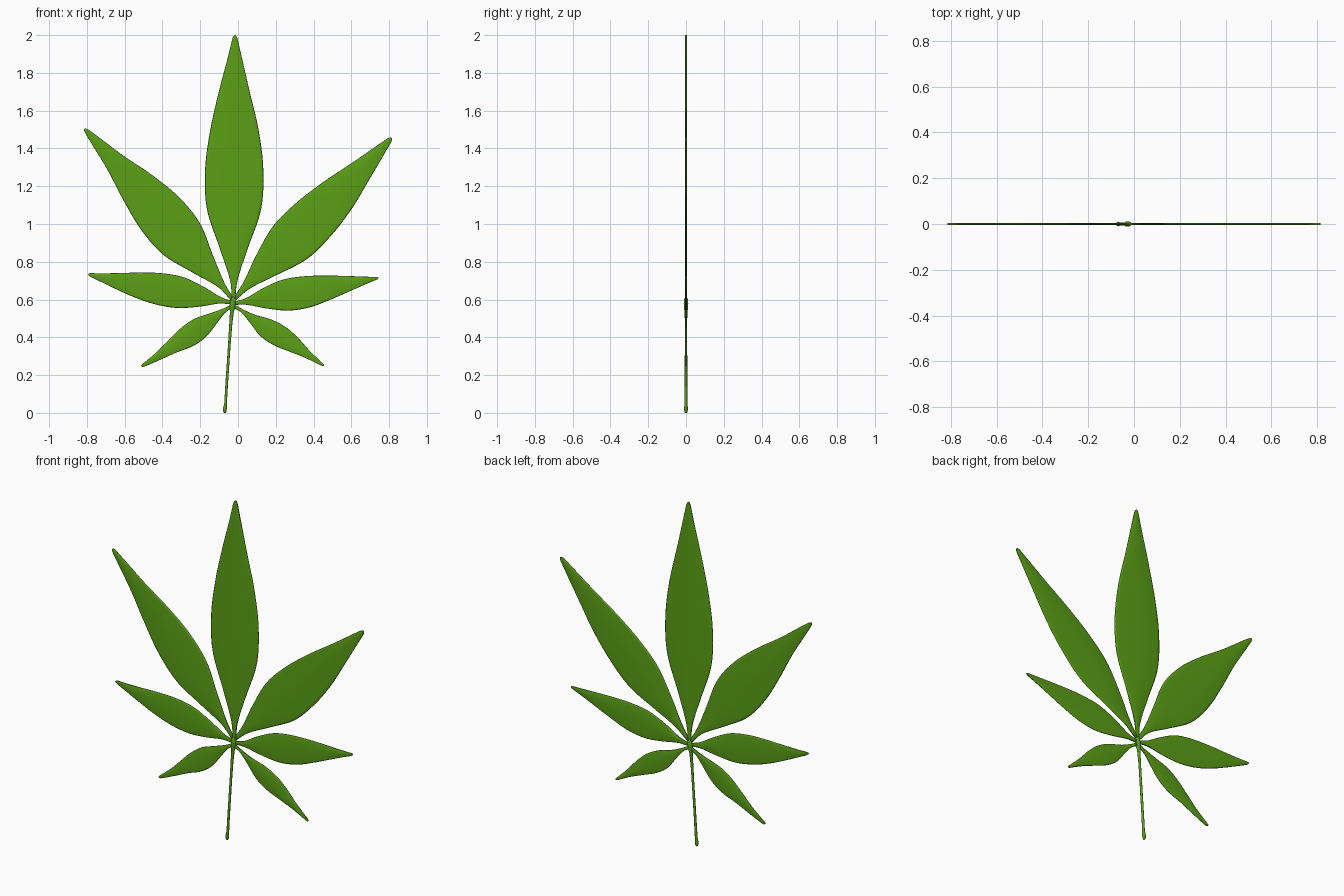
import bpy, bmesh
from mathutils import Vector

if "Cube" in bpy.data.objects:
    bpy.data.objects.remove(bpy.data.objects["Cube"])

leaf_green = bpy.data.materials.new("leaf_green")
leaf_green.diffuse_color = (0.105, 0.35, 0.008, 1)
leaf_green.use_nodes = True
leaf_green.node_tree.nodes["Principled BSDF"].inputs["Base Color"].default_value = leaf_green.diffuse_color

STATIONS = [0, .08, .2, .35, .5, .65, .8, .92, .98]
HALF_THICK = 0.004


def smooth_value(xs, ys, x):
    """Cubic interpolation through the stations."""
    i = max(k for k in range(len(xs) - 1) if xs[k] <= x or k == 0)

    def slope(k):
        a, b = max(k - 1, 0), min(k + 1, len(xs) - 1)
        return (ys[b] - ys[a]) / (xs[b] - xs[a])
    h = xs[i + 1] - xs[i]
    s = (x - xs[i]) / h
    return ((2*s**3 - 3*s**2 + 1) * ys[i] + (s**3 - 2*s**2 + s) * h * slope(i)
            + (3*s**2 - 2*s**3) * ys[i + 1] + (s**3 - s**2) * h * slope(i + 1))


def loft(name, rings):
    """Skin closed rings of points and cap both ends."""
    bm = bmesh.new()
    rows = [[bm.verts.new(p) for p in ring] for ring in rings]
    n = len(rows[0])
    for a, b in zip(rows, rows[1:]):
        for k in range(n):
            bm.faces.new((a[k], a[(k + 1) % n], b[(k + 1) % n], b[k]))
    bm.faces.new(rows[0])
    bm.faces.new(rows[-1])
    bmesh.ops.recalc_face_normals(bm, faces=bm.faces)
    mesh = bpy.data.meshes.new(name)
    bm.to_mesh(mesh)
    bm.free()
    mesh.materials.append(leaf_green)
    mesh.shade_smooth()
    obj = bpy.data.objects.new(name, mesh)
    bpy.context.collection.objects.link(obj)


def leaflet(name, base, tip, upper, lower):
    """Thin blade with rounded rim; upper/lower are half widths per station."""
    base, tip = Vector((base[0], 0, base[1])), Vector((tip[0], 0, tip[1]))
    axis = tip - base
    side = Vector((-axis.z, 0, axis.x)).normalized()
    if side.z < 0 and abs(axis.x) > .1:
        side = -side
    up, low = [.009] + upper, [.009] + lower
    ts = [.98 * k / 44 for k in range(45)]
    rows = [(t, smooth_value(STATIONS, up, t), smooth_value(STATIONS, low, t)) for t in ts]
    rows += [(t, up[-1] * f, low[-1] * f) for t, f in ((.99, .75), (.997, .45), (1, .12))]
    section = [(-1, 0), (-.97, -.7), (-.88, -1), (0, -1), (.88, -1), (.97, -.7),
               (1, 0), (.97, .7), (.88, 1), (0, 1), (-.88, 1), (-.97, .7)]
    rings = []
    for t, u, l in rows:
        c = base + axis * t
        rings.append([c + side * s * (u if s > 0 else l) + Vector((0, y * HALF_THICK, 0))
                      for s, y in section])
    loft(name, rings)


# Seven leaflets
leaflet("top_leaflet", (-.024, .58), (-.016, 2.0),
        [.017, .072, .143, .154, .127, .08, .036, .016],
        [.019, .072, .143, .154, .127, .076, .036, .016])
leaflet("upper_left_leaflet", (-.03, .60), (-.813, 1.504),
        [.027, .074, .135, .141, .110, .062, .031, .015],
        [.013, .063, .121, .123, .091, .049, .025, .013])
leaflet("upper_right_leaflet", (-.016, .605), (.813, 1.456),
        [.029, .078, .123, .121, .095, .057, .029, .015],
        [.020, .069, .127, .132, .111, .069, .034, .016])
leaflet("middle_left_leaflet", (-.037, .584), (-.793, .735),
        [.019, .052, .082, .081, .062, .036, .016, .008],
        [.018, .052, .083, .088, .074, .048, .024, .012])
leaflet("middle_right_leaflet", (-.016, .581), (.744, .716),
        [.016, .050, .078, .076, .059, .036, .016, .007],
        [.020, .055, .088, .091, .070, .042, .020, .010])
leaflet("lower_left_leaflet", (-.037, .562), (-.512, .247),
        [.016, .033, .054, .052, .036, .018, .010, .007],
        [.010, .033, .060, .062, .043, .029, .017, .010])
leaflet("lower_right_leaflet", (-.016, .562), (.455, .249),
        [.012, .024, .050, .059, .048, .026, .013, .007],
        [.007, .027, .055, .056, .039, .021, .011, .007])

# Stem with hub swelling on top and a bulb at the foot: x, z, half width, half depth
from math import cos, sin, tau
stem = [(-.070, 0, .005, .005), (-.070, .008, .009, .009), (-.069, .025, .010, .010),
        (-.066, .05, .007, .008), (-.060, .15, .007, .007), (-.052, .27, .007, .007),
        (-.046, .36, .007, .006), (-.039, .46, .008, .006), (-.033, .53, .010, .007),
        (-.030, .555, .014, .011), (-.028, .58, .016, .012), (-.026, .60, .013, .010),
        (-.025, .615, .005, .004)]
loft("stem", [[Vector((x + w * cos(tau * k / 16), d * sin(tau * k / 16), z)) for k in range(16)]
              for x, z, w, d in stem])
